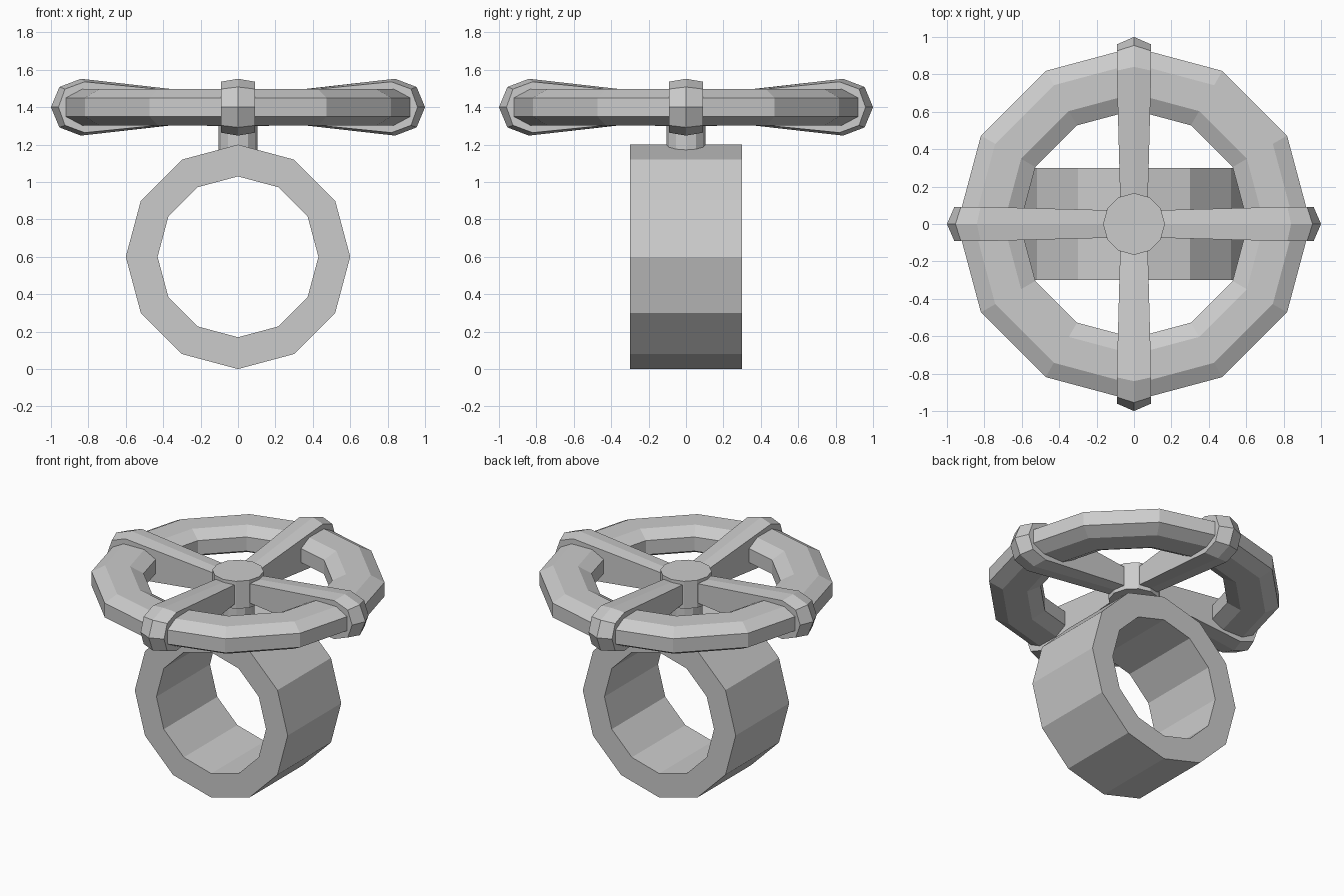
import bpy, bmesh, math
from mathutils import Matrix

cube = bpy.data.objects.get("Cube")
if cube:
    bpy.data.objects.remove(cube, do_unlink=True)

SIDES = 12
WHEEL_Z = 1.4

# Single grey material
grey = bpy.data.materials.new("plain grey")
grey.use_nodes = True
colour = (0.6, 0.6, 0.6, 1)
grey.diffuse_color = colour
grey.node_tree.nodes["Principled BSDF"].inputs["Base Color"].default_value = colour


def finish(name, bm, matrix=Matrix()):
    bmesh.ops.transform(bm, matrix=matrix, verts=bm.verts)
    bmesh.ops.recalc_face_normals(bm, faces=bm.faces)
    mesh = bpy.data.meshes.new(name)
    bm.to_mesh(mesh)
    bm.free()
    mesh.materials.append(grey)
    obj = bpy.data.objects.new(name, mesh)
    bpy.context.scene.collection.objects.link(obj)
    return obj


def ring(name, profile, matrix):
    """Sweep a closed (radius, height) profile around the z axis."""
    bm = bmesh.new()
    loops = []
    for i in range(SIDES):
        a = math.tau * i / SIDES
        loops.append([bm.verts.new((r * math.cos(a), r * math.sin(a), h)) for r, h in profile])
    n = len(profile)
    for i in range(SIDES):
        p, q = loops[i], loops[(i + 1) % SIDES]
        for j in range(n):
            k = (j + 1) % n
            bm.faces.new((p[j], q[j], q[k], p[k]))
    return finish(name, bm, matrix)


def post(name, radius, bottom, top):
    bm = bmesh.new()
    bmesh.ops.create_cone(bm, cap_ends=True, segments=SIDES, radius1=radius,
                          radius2=radius, depth=top - bottom)
    # Put a corner on each axis
    return finish(name, bm, Matrix.Translation((0, 0, (top + bottom) / 2)))


def spoke(name, angle):
    """Tapered arm with a faceted end and a slight ridge along its middle."""
    ridge = [(0.1, 0.068), (0.84, 0.152), (0.955, 0.108), (1.0, 0)]
    edge = [(0.1, 0.064), (0.82, 0.136), (0.925, 0.097), (0.96, 0)]
    widths = [0.073, 0.092, 0.092, 0.092]

    def outline(points, side):
        upper = [(r, side * w, h) for (r, h), w in zip(points, widths)]
        return upper + [(r, w, -h) for r, w, h in reversed(upper[:-1])]

    bm = bmesh.new()
    rows = [[bm.verts.new(c) for c in outline(pts, s)]
            for pts, s in ((edge, -1), (ridge, 0), (edge, 1))]
    for a, b in zip(rows, rows[1:]):
        n = len(a)
        for j in range(n):
            k = (j + 1) % n
            bm.faces.new((a[j], a[k], b[k], b[j]))
    bm.faces.new(rows[0])
    bm.faces.new(rows[2])
    return finish(name, bm, Matrix.Translation((0, 0, WHEEL_Z)) @ Matrix.Rotation(angle, 4, 'Z'))


# Pipe section lying along y
ring("pipe", [(0.6, -0.3), (0.6, 0.3), (0.43, 0.3), (0.43, -0.3)],
     Matrix.Translation((0, 0, 0.6)) @ Matrix.Rotation(math.pi / 2, 4, 'X'))

# Handwheel rim with an eight-sided section
rim_profile = [(0.777 + x, z) for x, z in (
    (0.168, -0.05), (0.168, 0.05), (0.08, 0.097), (-0.08, 0.097),
    (-0.168, 0.05), (-0.168, -0.05), (-0.08, -0.097), (0.08, -0.097))]
ring("wheel_rim", rim_profile, Matrix.Translation((0, 0, WHEEL_Z)))

# Stem and hub
post("stem", 0.105, 1.1, 1.32)
post("wheel_hub", 0.165, 1.3, 1.495)

# Four spokes
for i, side in enumerate(("left", "back", "right", "front")):
    spoke(side + "_spoke", i * math.pi / 2)
